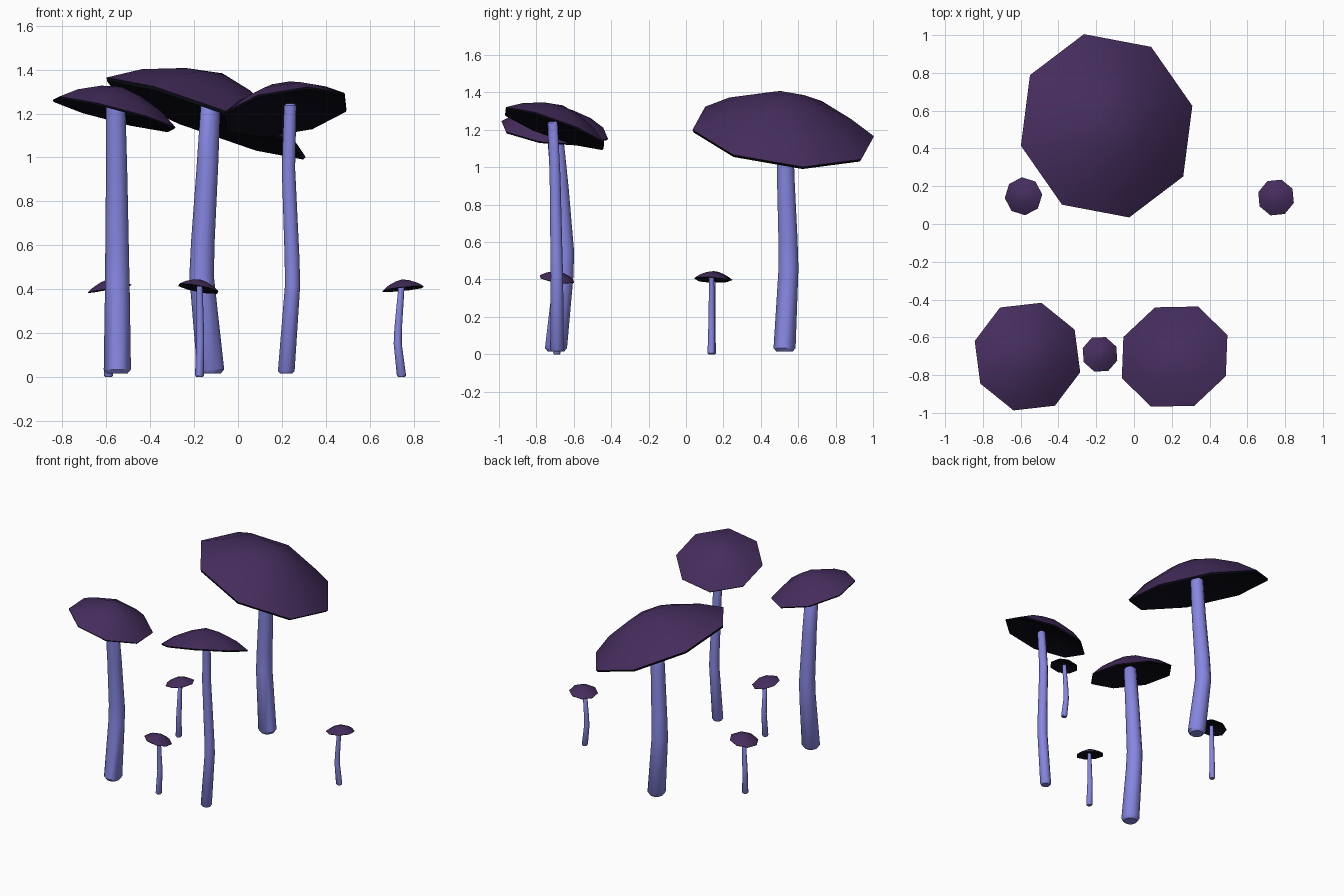
import bpy, math
from mathutils import Vector, Matrix

if "Cube" in bpy.data.objects:
    bpy.data.objects.remove(bpy.data.objects["Cube"])


def material(name, rgb):
    m = bpy.data.materials.new(name)
    m.diffuse_color = (*rgb, 1)
    m.use_nodes = True
    m.node_tree.nodes["Principled BSDF"].inputs["Base Color"].default_value = m.diffuse_color
    return m


PURPLE = material("cap_purple", (0.06, 0.026, 0.11))
DARK = material("gill_dark", (0.004, 0.004, 0.009))
STEM = material("stem_lilac", (0.24, 0.24, 0.76))


def loft(name, rings, sides, mat, matrix=Matrix(), close_start=False, close_end=False):
    """Skin a stack of round sections given as (x, y, z, radius); radius 0 is a tip."""
    verts, faces, loops = [], [], []
    for x, y, z, r in rings:
        n = sides if r > 0 else 1
        loops.append(list(range(len(verts), len(verts) + n)))
        for i in range(n):
            t = 2 * math.pi * i / sides
            verts.append(matrix @ Vector((x + r * math.cos(t), y + r * math.sin(t), z)))
    for a, b in zip(loops, loops[1:]):
        for i in range(sides):
            j = (i + 1) % sides
            if len(b) == 1:
                faces.append((a[i], a[j], b[0]))
            else:
                faces.append((a[i], a[j], b[j], b[i]))
    if close_start:
        faces.append(loops[0][::-1])
    if close_end:
        faces.append(loops[-1])
    me = bpy.data.meshes.new(name)
    me.from_pydata(verts, [], faces)
    me.materials.append(mat)
    ob = bpy.data.objects.new(name, me)
    bpy.context.collection.objects.link(ob)
    bpy.ops.object.select_all(action='DESELECT')
    ob.select_set(True)
    bpy.context.view_layer.objects.active = ob
    bpy.ops.object.shade_smooth_by_angle(angle=math.radians(42))
    return ob


def mushroom(name, centre, radius, slope, phase, path, r0, r1):
    # Tilted frame of the cap; phase is the heading of one rim corner
    normal = Vector((-slope[0], -slope[1], 1)).normalized()
    tilt = Vector((0, 0, 1)).rotation_difference(normal).to_matrix().to_4x4()
    frame = (Matrix.Translation(centre) @ tilt
             @ Matrix.Rotation(math.radians(phase), 4, 'Z') @ Matrix.Scale(radius, 4))
    # Eight-sided dome
    top = [(1, 0), (0.72, 0.19), (0.34, 0.35), (0, 0.43)]
    loft(name + "_cap", [(0, 0, z, r) for r, z in top], 8, PURPLE, frame)
    # Thin rim and hollow underside
    under = [(1, 0), (0.985, -0.03), (0.65, 0.10), (0.3, 0.19), (0, 0.22)]
    gills = loft(name + "_underside", [(0, 0, z, r) for r, z in under], 8, DARK, frame)
    gills.data.flip_normals()
    # Bent, tapering stem with bevelled ends
    z0, z1 = path[0][2], path[-1][2]
    rings = [(*p, r0 + (r1 - r0) * (p[2] - z0) / (z1 - z0)) for p in path]
    bx, by, bz, br = rings[0]
    tx, ty, tz, tr = rings[-1]
    rings[0] = (bx, by, bz + br * 0.3, br)
    rings[-1] = (tx, ty, tz - tr * 0.3, tr)
    rings = [(bx, by, bz, br * 0.75)] + rings + [(tx, ty, tz, tr * 0.7)]
    loft(name + "_stem", rings, 10, STEM, close_start=True, close_end=True)


# Three tall mushrooms
mushroom("back_tall", (-0.145, 0.52, 1.183), 0.50, (-0.37, -0.127), 13.5,
         [(-0.125, 0.527, 0.015), (-0.166, 0.548, 0.46), (-0.16, 0.545, 0.62),
          (-0.14, 0.533, 0.95), (-0.125, 0.53, 1.25)], 0.062, 0.045)
mushroom("left_tall", (-0.564, -0.702, 1.20), 0.298, (-0.254, -0.10), -15.5,
         [(-0.55, -0.695, 0.015), (-0.55, -0.655, 0.42), (-0.551, -0.65, 0.55),
          (-0.553, -0.675, 0.9), (-0.557, -0.705, 1.245)], 0.062, 0.044)
mushroom("right_tall", (0.215, -0.702, 1.21), 0.302, (0.17, -0.36), 22,
         [(0.22, -0.69, 0.015), (0.249, -0.69, 0.42), (0.246, -0.693, 0.55),
          (0.23, -0.70, 0.95), (0.238, -0.713, 1.245)], 0.038, 0.028)

# Three small mushrooms
mushroom("right_small", (0.752, 0.14, 0.402), 0.099, (0.10, -0.08), -17,
         [(0.745, 0.135, 0.0), (0.728, 0.137, 0.15), (0.73, 0.137, 0.22),
          (0.745, 0.137, 0.415)], 0.021, 0.014)
mushroom("front_small", (-0.18, -0.69, 0.403), 0.098, (-0.19, -0.15), -19,
         [(-0.175, -0.69, 0.0), (-0.172, -0.68, 0.17), (-0.175, -0.69, 0.415)],
         0.021, 0.014)
mushroom("left_small", (-0.585, 0.147, 0.402), 0.101, (0.18, -0.02), 5,
         [(-0.59, 0.14, 0.0), (-0.588, 0.14, 0.17), (-0.58, 0.145, 0.415)],
         0.021, 0.014)
